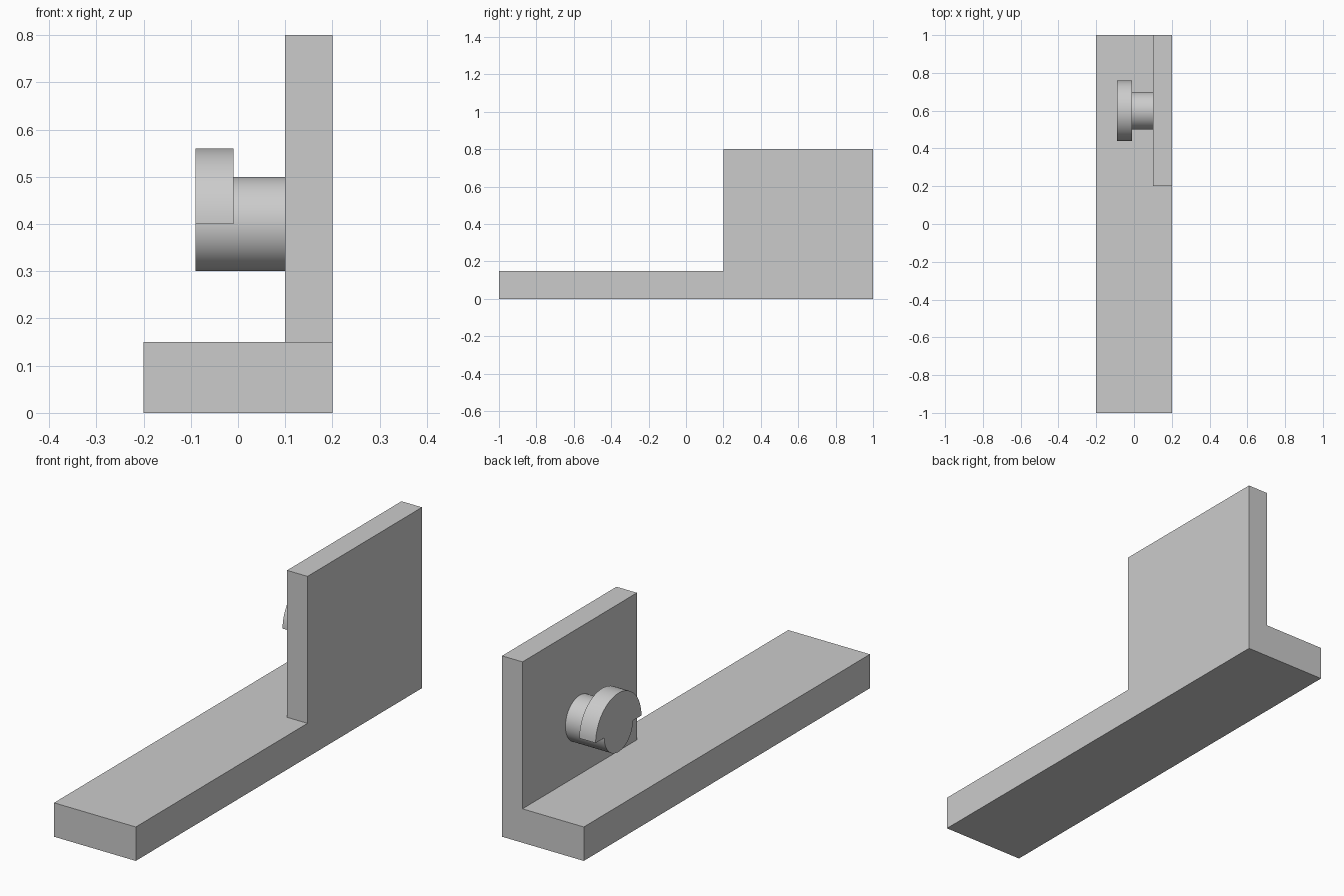
import bpy
import math
from mathutils import Matrix

cube = bpy.data.objects.get("Cube")
if cube:
    bpy.data.objects.remove(cube, do_unlink=True)

grey = bpy.data.materials.new("plain_grey")
grey.use_nodes = True
GREY = (0.6, 0.6, 0.6, 1)
grey.diffuse_color = GREY
grey.node_tree.nodes["Principled BSDF"].inputs["Base Color"].default_value = GREY

PEG_Y, PEG_Z = 0.6, 0.4
PEG_RADIUS, RIM_RADIUS = 0.1, 0.16
PEG_TIP = -0.09


def box(name, low, high):
    centre = [(a + b) / 2 for a, b in zip(low, high)]
    bpy.ops.mesh.primitive_cube_add(size=1, location=centre)
    obj = bpy.context.object
    obj.name = name
    size = [b - a for a, b in zip(low, high)]
    obj.data.transform(Matrix.Diagonal((*size, 1)))
    obj.data.materials.append(grey)
    return obj


def prism(name, outline, x0, x1):
    """Extrude a closed (y, z) outline along x."""
    n = len(outline)
    verts = [(x, y, z) for x in (x0, x1) for y, z in outline]
    faces = [tuple(reversed(range(n))), tuple(range(n, 2 * n))]
    faces += [(i, (i + 1) % n, n + (i + 1) % n, n + i) for i in range(n)]
    mesh = bpy.data.meshes.new(name)
    mesh.from_pydata(verts, [], faces)
    mesh.materials.append(grey)
    obj = bpy.data.objects.new(name, mesh)
    bpy.context.collection.objects.link(obj)
    bpy.ops.object.select_all(action='DESELECT')
    obj.select_set(True)
    bpy.context.view_layer.objects.active = obj
    bpy.ops.object.shade_smooth_by_angle(angle=math.radians(30))
    return obj


def arc(radius, turn, steps):
    return [(PEG_Y + radius * math.cos(turn * i / steps),
             PEG_Z + radius * math.sin(turn * i / steps))
            for i in range(steps + 1)]


# Long base bar and the upright plate on its left edge
box("base_bar", (-0.2, -1, 0), (0.2, 1, 0.15))
box("upright_plate", (0.1, 0.2, 0.15), (0.2, 1, 0.8))

# Round peg standing out from the plate
prism("peg", arc(PEG_RADIUS, math.tau, 64)[:-1], PEG_TIP, 0.1)

# Half-round retaining rim wrapped over the top of the peg tip
rim = arc(RIM_RADIUS, math.pi, 32) + arc(PEG_RADIUS, math.pi, 32)[::-1]
prism("half_rim", rim, PEG_TIP, -0.01)
